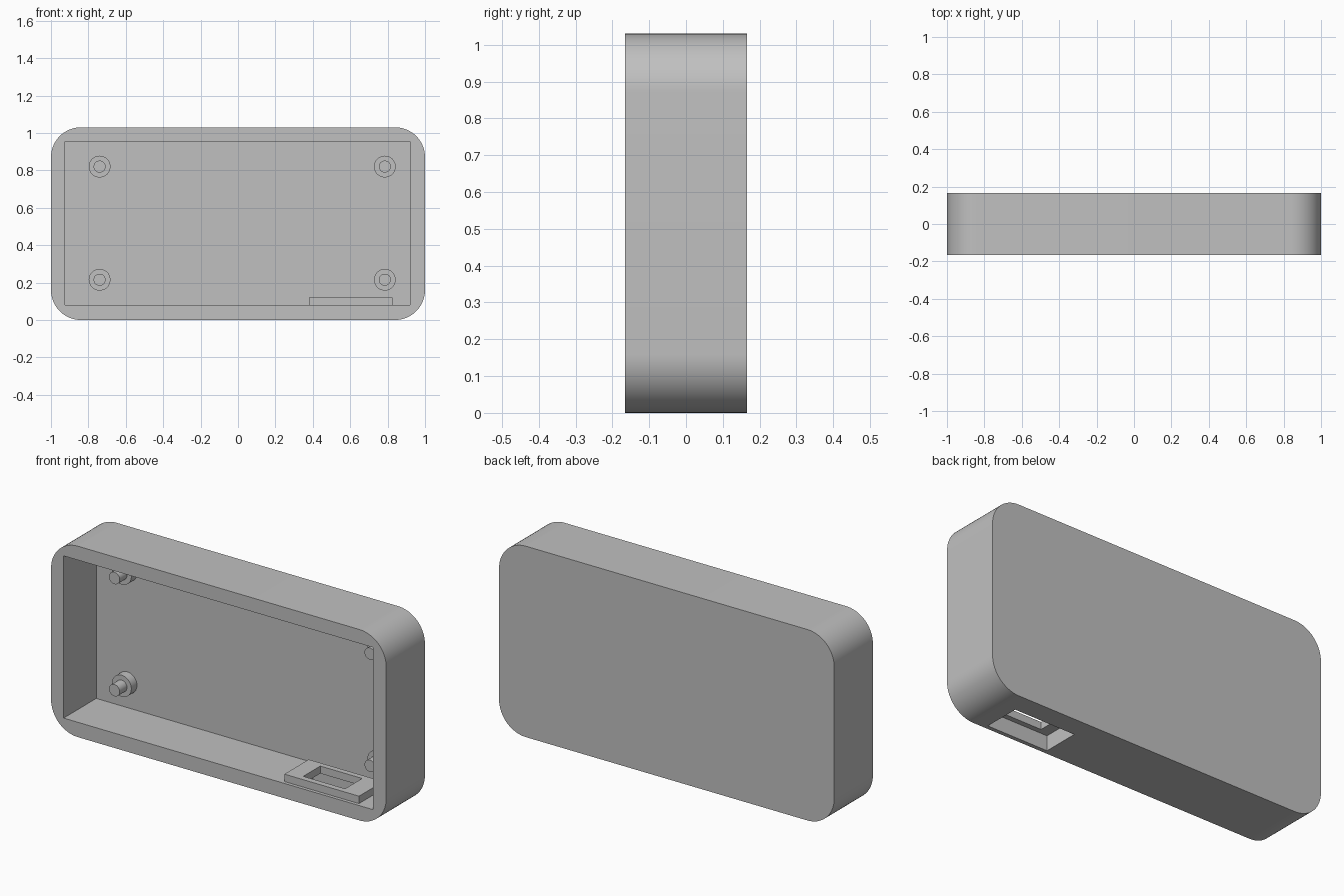
import bpy, bmesh, math
from mathutils import Matrix, Vector

cube = bpy.data.objects.get("Cube")
if cube:
    bpy.data.objects.remove(cube, do_unlink=True)

grey = bpy.data.materials.new("plain grey")
grey.use_nodes = True
colour = (0.53, 0.53, 0.53, 1)
grey.diffuse_color = colour
grey.node_tree.nodes["Principled BSDF"].inputs["Base Color"].default_value = colour


def finish(name, bm):
    mesh = bpy.data.meshes.new(name)
    bmesh.ops.recalc_face_normals(bm, faces=bm.faces)
    bm.to_mesh(mesh)
    bm.free()
    mesh.materials.append(grey)
    obj = bpy.data.objects.new(name, mesh)
    bpy.context.collection.objects.link(obj)
    return obj


def box(name, x, y, z):
    """Box from three (low, high) ranges."""
    bm = bmesh.new()
    bmesh.ops.create_cube(bm, size=1)
    for v in bm.verts:
        v.co = [sum(r) / 2 + c * (r[1] - r[0]) for r, c in zip((x, y, z), v.co)]
    return finish(name, bm)


def rod(name, x, z, radius, front, back):
    """Cylinder lying along y."""
    bm = bmesh.new()
    place = Matrix.Translation((x, (front + back) / 2, z)) @ Matrix.Rotation(math.pi / 2, 4, 'X')
    bmesh.ops.create_cone(bm, cap_ends=True, segments=40, radius1=radius, radius2=radius,
                          depth=back - front, matrix=place)
    return finish(name, bm)


def rounded_slab(name, half, height, radius, depth, steps=16):
    """Rounded rectangle in xz, extruded along y."""
    bm = bmesh.new()
    ring = []
    corners = [(1, 1), (-1, 1), (-1, -1), (1, -1)]
    for q, (sx, sz) in enumerate(corners):
        cx = sx * (half - radius)
        cz = height / 2 + sz * (height / 2 - radius)
        for i in range(steps + 1):
            a = (q + i / steps) * math.pi / 2
            ring.append(bm.verts.new((cx + radius * math.cos(a), -depth / 2,
                                      cz + radius * math.sin(a))))
    face = bm.faces.new(ring)
    new = bmesh.ops.extrude_face_region(bm, geom=[face])["geom"]
    bmesh.ops.translate(bm, vec=Vector((0, depth, 0)),
                        verts=[g for g in new if isinstance(g, bmesh.types.BMVert)])
    return finish(name, bm)


def cut(target, cutter):
    """Subtract a box and bake the result."""
    mod = target.modifiers.new("cut", 'BOOLEAN')
    mod.operation = 'DIFFERENCE'
    mod.solver = 'EXACT'
    mod.object = cutter
    bpy.context.view_layer.objects.active = target
    bpy.ops.object.modifier_apply(modifier=mod.name)
    bpy.data.objects.remove(cutter, do_unlink=True)


def smooth(obj):
    bpy.ops.object.select_all(action='DESELECT')
    obj.select_set(True)
    bpy.context.view_layer.objects.active = obj
    bpy.ops.object.shade_smooth_by_angle(angle=math.radians(30))


# Case: rounded slab, open at the front
wall = 0.113
case = rounded_slab("case", 1.0, 1.03, 0.16, 0.33)
cut(case, box("cavity_cutter", (-0.925, 0.92), (-0.3, wall), (0.08, 0.955)))

# Pocket through the bottom wall, under the raised port plate
cut(case, box("pocket_cutter", (0.41, 0.77), (-0.143, 0.055), (-0.1, 0.2)))
smooth(case)

# Port plate with its slot
plate = box("port_plate", (0.38, 0.825), (-0.147, 0.06), (0.08, 0.12))
cut(plate, box("slot_cutter", (0.47, 0.72), (-0.115, 0.03), (0, 0.2)))

# Stepped mounting posts on the back wall
for side, x in (("right", -0.74), ("left", 0.785)):
    for level, z in (("lower", 0.215), ("upper", 0.82)):
        smooth(rod(f"{level}_{side}_post", x, z, 0.058, 0.065, wall + 0.01))
        smooth(rod(f"{level}_{side}_pin", x, z, 0.032, 0.003, 0.075))
